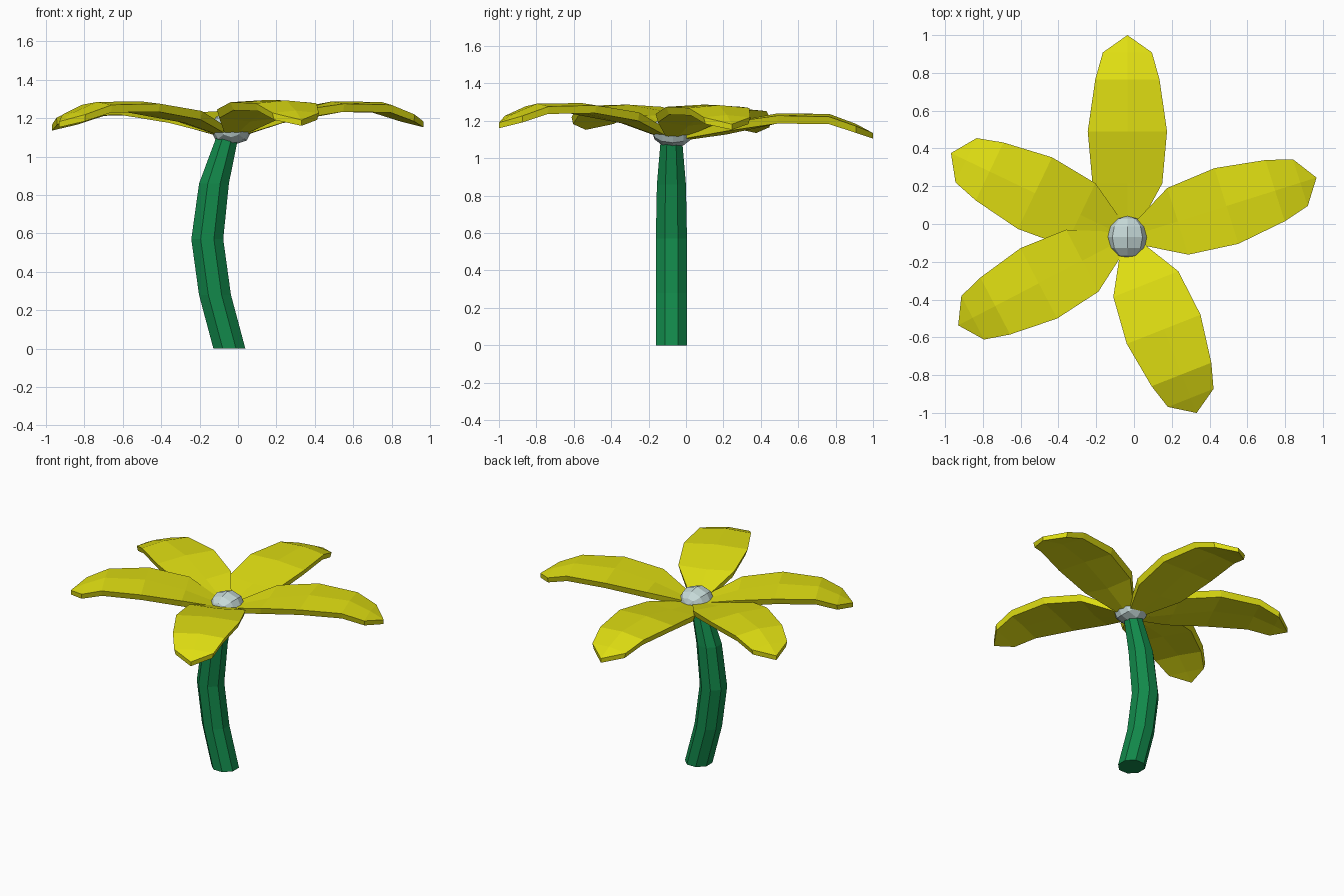
import bpy, bmesh
from math import cos, sin, pi, radians
from mathutils import Matrix, Vector

if "Cube" in bpy.data.objects:
    bpy.data.objects.remove(bpy.data.objects["Cube"])


def material(name, rgb):
    m = bpy.data.materials.new(name)
    m.diffuse_color = (*rgb, 1)
    m.use_nodes = True
    m.node_tree.nodes["Principled BSDF"].inputs["Base Color"].default_value = m.diffuse_color
    return m


YELLOW = material("petal yellow", (0.74, 0.73, 0.006))
GREEN = material("stem green", (0.006, 0.25, 0.07))
GREY = material("pale grey", (0.56, 0.69, 0.68))


def finish(name, bm, mat):
    bmesh.ops.recalc_face_normals(bm, faces=bm.faces)
    me = bpy.data.meshes.new(name)
    bm.to_mesh(me)
    bm.free()
    me.materials.append(mat)
    ob = bpy.data.objects.new(name, me)
    bpy.context.collection.objects.link(ob)
    return ob


def loft(bm, rings):
    """Skin closed rings of points and cap both ends."""
    vs = [[bm.verts.new(p) for p in ring] for ring in rings]
    n = len(vs[0])
    for a, b in zip(vs, vs[1:]):
        for i in range(n):
            j = (i + 1) % n
            bm.faces.new((a[i], a[j], b[j], b[i]))
    bm.faces.new(vs[0])
    bm.faces.new(vs[-1])


# Curved eight-sided stem: centre x, height, radius
STEM = [(-0.045, 0, 0.09), (-0.12, 0.28, 0.09), (-0.16, 0.57, 0.09),
        (-0.125, 0.86, 0.084), (-0.05, 1.12, 0.06)]
bm = bmesh.new()
loft(bm, [[(x + r * cos(pi / 8 + k * pi / 4), -0.078 + r * sin(pi / 8 + k * pi / 4), z)
           for k in range(8)] for x, z, r in STEM])
finish("stem", bm, GREEN)

# Petals: distance along, half width, drop below peak, crown of the middle, thickness
STATIONS = [(0.0, 0.03, 0.155, 0.0, 0.035), (0.28, 0.185, 0.05, -0.01, 0.045),
            (0.55, 0.21, 0.012, 0.012, 0.042), (0.82, 0.17, 0.018, 0.015, 0.04),
            (0.96, 0.13, 0.068, 0.012, 0.036), (1.05, 0.0, 0.105, 0.0, 0.03)]
# Petal: name, direction in degrees, length, peak height, root height
PETALS = [("back_petal", 90, 1.07, 1.24), ("right_petal", 17.5, 1.05, 1.287),
          ("front_petal", -68.5, 1.0, 1.295), ("left_front_petal", 207.5, 1.01, 1.287),
          ("left_back_petal", 154.5, 1.035, 1.27)]
for name, deg, length, peak in PETALS:
    bm = bmesh.new()
    rings = []
    for d, w, drop, crown, t in STATIONS:
        z = peak - drop
        if d == 0:
            z = 1.13
        x = d * length / 1.05
        rings.append([(x, -w, z), (x, 0, z + crown), (x, w, z),
                      (x, w * 0.93, z - t), (x, 0, z + crown - t - 0.008), (x, -w * 0.93, z - t)])
    loft(bm, rings)
    bmesh.ops.remove_doubles(bm, verts=bm.verts, dist=0.009)
    bm.transform(Matrix.Translation((-0.035, -0.07, 0)) @ Matrix.Rotation(radians(deg), 4, 'Z'))
    finish(name, bm, YELLOW)

# Flattened faceted flower centre
bm = bmesh.new()
bmesh.ops.create_uvsphere(bm, u_segments=8, v_segments=6, radius=1)
bm.transform(Matrix.Translation((-0.035, -0.07, 1.145)) @
             Matrix.Diagonal(Vector((0.113, 0.113, 0.088, 1))) @
             Matrix.Rotation(pi / 2, 4, 'X'))
finish("flower_centre", bm, GREY)
